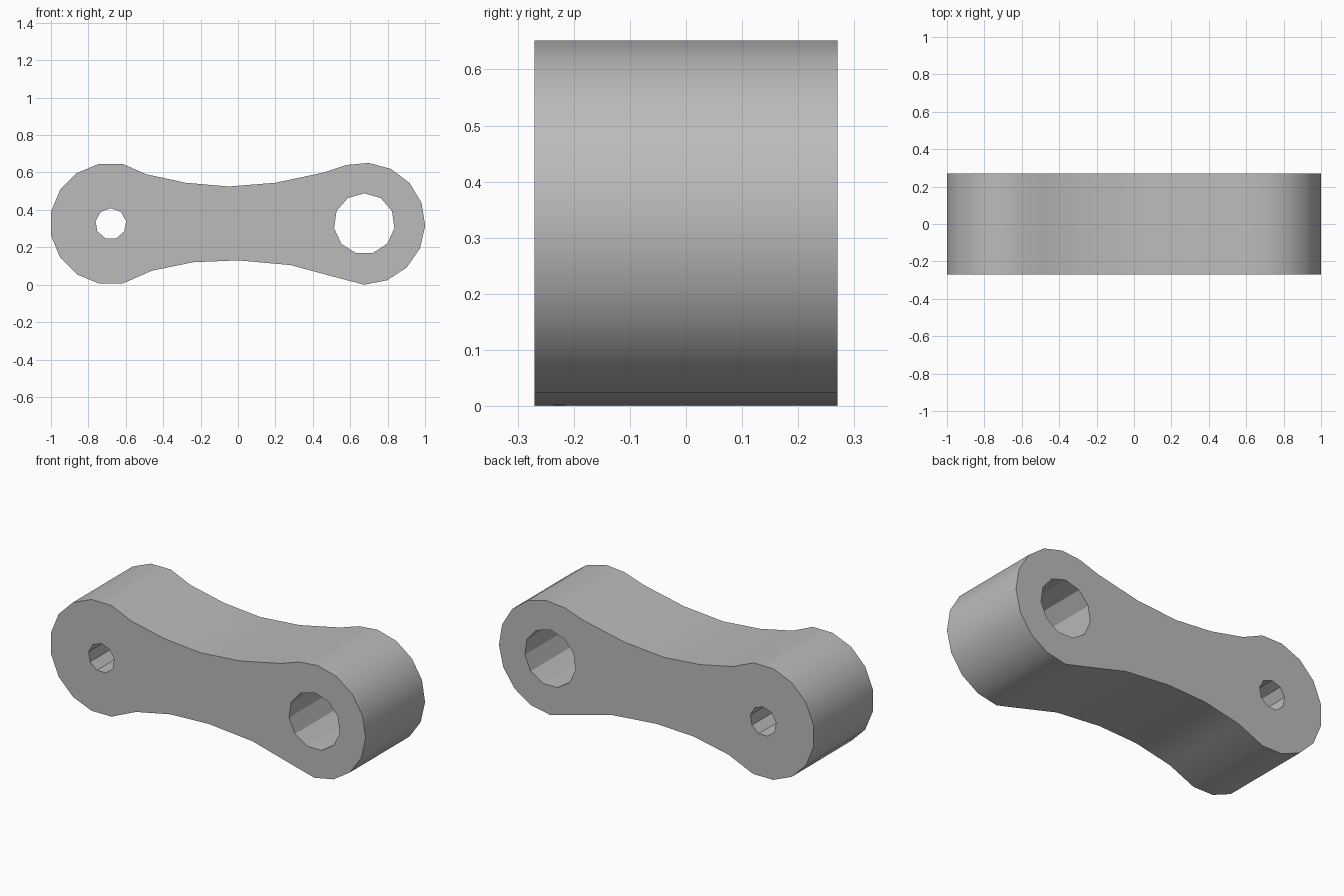
import bpy
import bmesh
from math import cos, sin, radians

cube = bpy.data.objects.get("Cube")
if cube:
    bpy.data.objects.remove(cube, do_unlink=True)

HALF_DEPTH = 0.27
MID_Z = 0.326
LEFT_X, RIGHT_X = -0.68, 0.675
END_RADIUS = 0.326


def arc(center_x, radius, start, step, count):
    """Points on a circle in the front plane, angles in degrees."""
    angles = [radians(start + step * i) for i in range(count)]
    return [(center_x + radius * cos(a), MID_Z + radius * sin(a)) for a in angles]


def polygon_hole(center_x, radius, sides):
    return arc(center_x, radius, 90, 360 / sides, sides)


def add_wall(bm, loop):
    """Make the closed wall of a loop; return its front and back rim edges."""
    front = [bm.verts.new((x, -HALF_DEPTH, z)) for x, z in loop]
    back = [bm.verts.new((x, HALF_DEPTH, z)) for x, z in loop]
    rims = ([], [])
    for i in range(len(loop)):
        j = (i + 1) % len(loop)
        bm.faces.new((front[i], front[j], back[j], back[i]))
        rims[0].append(bm.edges.get((front[i], front[j])))
        rims[1].append(bm.edges.get((back[i], back[j])))
    return rims


# Outline: two round ends joined by a narrowed waist
upper_waist = [(0.58, 0.64), (0.46, 0.60), (0.20, 0.545), (-0.05, 0.525),
               (-0.28, 0.545), (-0.49, 0.59)]
lower_waist = [(-0.46, 0.075), (-0.24, 0.12), (0, 0.13), (0.28, 0.105), (0.56, 0.03)]
left_end = arc(LEFT_X, END_RADIUS, 78.75, 22.5, 10)
right_end = arc(RIGHT_X, END_RADIUS, -90, 22, 9)
outline = upper_waist + left_end + lower_waist + right_end

# Small and large through holes
small_hole = polygon_hole(LEFT_X, 0.083, 9)
large_hole = polygon_hole(RIGHT_X, 0.163, 11)

# Walls first, then flat caps stretched between the rims
bm = bmesh.new()
front_edges, back_edges = [], []
for loop in (outline, small_hole, large_hole):
    front_rim, back_rim = add_wall(bm, loop)
    front_edges += front_rim
    back_edges += back_rim
for edges, facing in ((front_edges, -1), (back_edges, 1)):
    bmesh.ops.triangle_fill(bm, edges=edges, use_beauty=True, normal=(0, facing, 0))
bmesh.ops.recalc_face_normals(bm, faces=bm.faces)

mesh = bpy.data.meshes.new("link_arm")
bm.to_mesh(mesh)
bm.free()
link_arm = bpy.data.objects.new("link_arm", mesh)
bpy.context.collection.objects.link(link_arm)

# Plain grey finish
grey = bpy.data.materials.new("grey")
grey.use_nodes = True
color = (0.5, 0.5, 0.5, 1)
grey.diffuse_color = color
for node in grey.node_tree.nodes:
    if node.type == "BSDF_PRINCIPLED":
        node.inputs["Base Color"].default_value = color
mesh.materials.append(grey)

# Smooth rounded outside, crisp rims and faceted holes
bpy.ops.object.select_all(action="DESELECT")
link_arm.select_set(True)
bpy.context.view_layer.objects.active = link_arm
bpy.ops.object.shade_smooth_by_angle(angle=radians(31))
